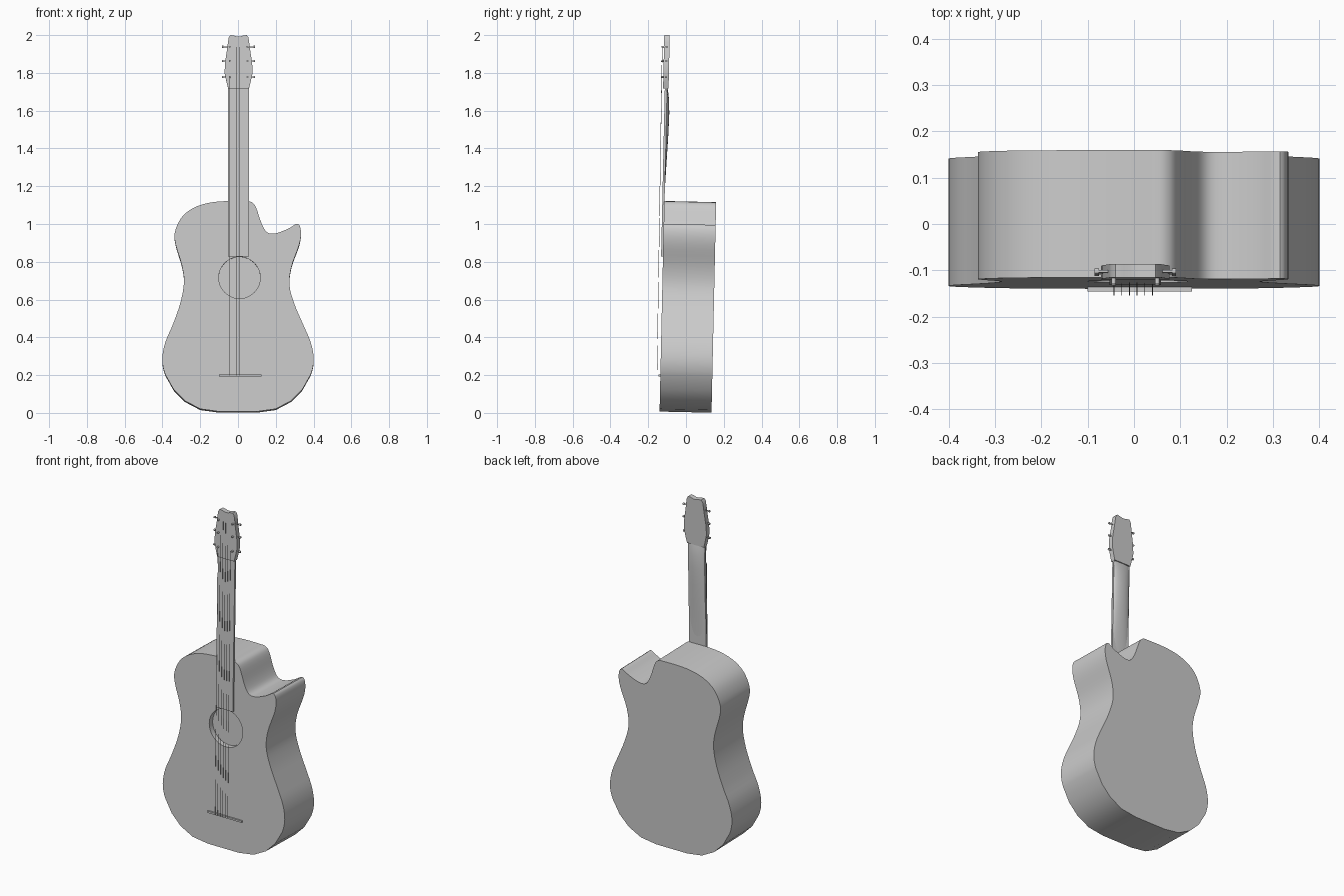
import bpy, bmesh, math
from mathutils import Matrix, Vector

if "Cube" in bpy.data.objects:
    bpy.data.objects.remove(bpy.data.objects["Cube"])

TILT = Matrix.Rotation(-0.022, 4, 'X')   # whole guitar leans back slightly


def finish(name, bm, angle=35):
    bmesh.ops.recalc_face_normals(bm, faces=bm.faces)
    me = bpy.data.meshes.new(name)
    bm.to_mesh(me)
    bm.free()
    me.transform(TILT)
    ob = bpy.data.objects.new(name, me)
    bpy.context.collection.objects.link(ob)
    smooth(ob, angle)
    return ob


def smooth(ob, angle=35):
    bpy.ops.object.select_all(action='DESELECT')
    ob.select_set(True)
    bpy.context.view_layer.objects.active = ob
    bpy.ops.object.shade_smooth_by_angle(angle=math.radians(angle))


def prism(name, outline, y0, y1):
    """Extrude an (x, z) outline from y0 to y1."""
    bm = bmesh.new()
    face = bm.faces.new([bm.verts.new((x, y0, z)) for x, z in outline])
    new = bmesh.ops.extrude_face_region(bm, geom=[face], use_keep_orig=True)['geom']
    bmesh.ops.translate(bm, vec=(0, y1 - y0, 0),
                        verts=[v for v in new if isinstance(v, bmesh.types.BMVert)])
    return finish(name, bm)


def rod(name, a, b, r, sides=12):
    a, b = Vector(a), Vector(b)
    d = b - a
    m = Matrix.Translation((a + b) / 2) @ d.to_track_quat('Z', 'Y').to_matrix().to_4x4()
    bm = bmesh.new()
    bmesh.ops.create_cone(bm, cap_ends=True, segments=sides, radius1=r, radius2=r,
                          depth=d.length, matrix=m)
    return finish(name, bm)


def rounded(points, steps=4):
    """Closed curve through the points; the lower bout stays faceted."""
    out, n = [], len(points)
    for i in range(n):
        p = [Vector(points[(i + k) % n]) for k in (-1, 0, 1, 2)]
        count = steps if min(p[1].y, p[2].y) > 0.2 else 1
        for s in range(count):
            t = s / count
            out.append(0.5 * (2 * p[1] + (p[2] - p[0]) * t
                       + (2 * p[0] - 5 * p[1] + 4 * p[2] - p[3]) * t * t
                       + (3 * p[1] - p[0] - 3 * p[2] + p[3]) * t ** 3))
    return out


# Body with cutaway on the right shoulder
lower = [(0.1, 0.004), (0.2, 0.018), (0.28, 0.06), (0.34, 0.12), (0.385, 0.2), (0.401, 0.28)]
right = [(0.385, 0.37), (0.345, 0.465), (0.30, 0.57), (0.273, 0.67), (0.283, 0.77),
         (0.325, 0.89), (0.333, 0.96), (0.315, 0.998), (0.265, 0.972), (0.2, 0.948),
         (0.155, 0.953), (0.125, 1.0), (0.095, 1.085), (0.07, 1.114), (0.03, 1.118)]
left = [(-0.07, 1.118), (-0.16, 1.108), (-0.24, 1.08), (-0.30, 1.03), (-0.335, 0.95),
        (-0.328, 0.88), (-0.298, 0.78), (-0.286, 0.69), (-0.305, 0.58), (-0.345, 0.465),
        (-0.385, 0.37)]
outline = lower + right + left + [(-x, z) for x, z in reversed(lower)]
body = prism("body", rounded(outline), -0.14, 0.135)

# Sound hole recess
cutter = rod("sound_hole_cutter", (0.008, -0.2, 0.713), (0.008, -0.108, 0.713), 0.11, 48)
cutter.hide_render = True
mod = body.modifiers.new("sound_hole", 'BOOLEAN')
mod.operation = 'DIFFERENCE'
mod.object = cutter
bpy.context.view_layer.objects.active = body
bpy.ops.object.modifier_apply(modifier=mod.name)
bpy.data.objects.remove(cutter)
smooth(body)


def block(name, x0, x1, z0, z1, y0, y1):
    return prism(name, [(x0, z0), (x1, z0), (x1, z1), (x0, z1)], y0, y1)


# Fretboard, nut and bridge
CX = 0.003
block("fretboard", -0.053, 0.058, 0.825, 1.72, -0.15, -0.138)
block("bridge", -0.1, 0.125, 0.19, 0.2, -0.15, -0.136)

# Neck back: lofted half ellipses, deepest toward the head
bm = bmesh.new()
rings = []
for z, depth in [(1.1, 0.002), (1.22, 0.005), (1.35, 0.010), (1.48, 0.015),
                 (1.58, 0.017), (1.65, 0.015), (1.7, 0.009), (1.725, 0.004)]:
    rings.append([bm.verts.new((CX + 0.055 * math.cos(a), -0.142 + depth * 1.1 * math.sin(a), z))
                  for a in [math.pi * k / 12 for k in range(13)]])
for r0, r1 in zip(rings, rings[1:]):
    for k in range(13):
        j = (k + 1) % 13
        bm.faces.new((r0[k], r0[j], r1[j], r1[k]))
bm.faces.new(rings[0])
bm.faces.new(rings[-1])
finish("neck", bm, 50)

# Head
half = [(0.055, 1.715), (0.064, 1.75), (0.074, 1.795), (0.072, 1.85), (0.061, 1.92),
        (0.056, 1.96), (0.052, 1.985), (0.043, 1.997), (0.025, 1.995), (0.01, 1.99)]
head = [(CX + x, z) for x, z in half] + [(CX - x, z) for x, z in reversed(half)]
prism("head", head, -0.159, -0.13)

# Tuners, string posts and strings
for i in range(6):
    side = -1 if i < 3 else 1
    row = i if i < 3 else 5 - i
    z = (1.775, 1.86, 1.935)[row]
    x = -0.043 + 0.0166 * i
    post_x = CX + side * 0.047
    rod(f"string_post_{i}", (post_x, -0.172, z), (post_x, -0.155, z), 0.005)
    rod(f"tuner_shaft_{i}", (CX + side * 0.05, -0.145, z), (CX + side * 0.083, -0.145, z), 0.003)
    rod(f"tuner_knob_{i}", (CX + side * 0.079, -0.145, z), (CX + side * 0.088, -0.145, z), 0.006)
    rod(f"string_{i}", (x, -0.158, 0.195), (x, -0.168, z), 0.001, 6)
